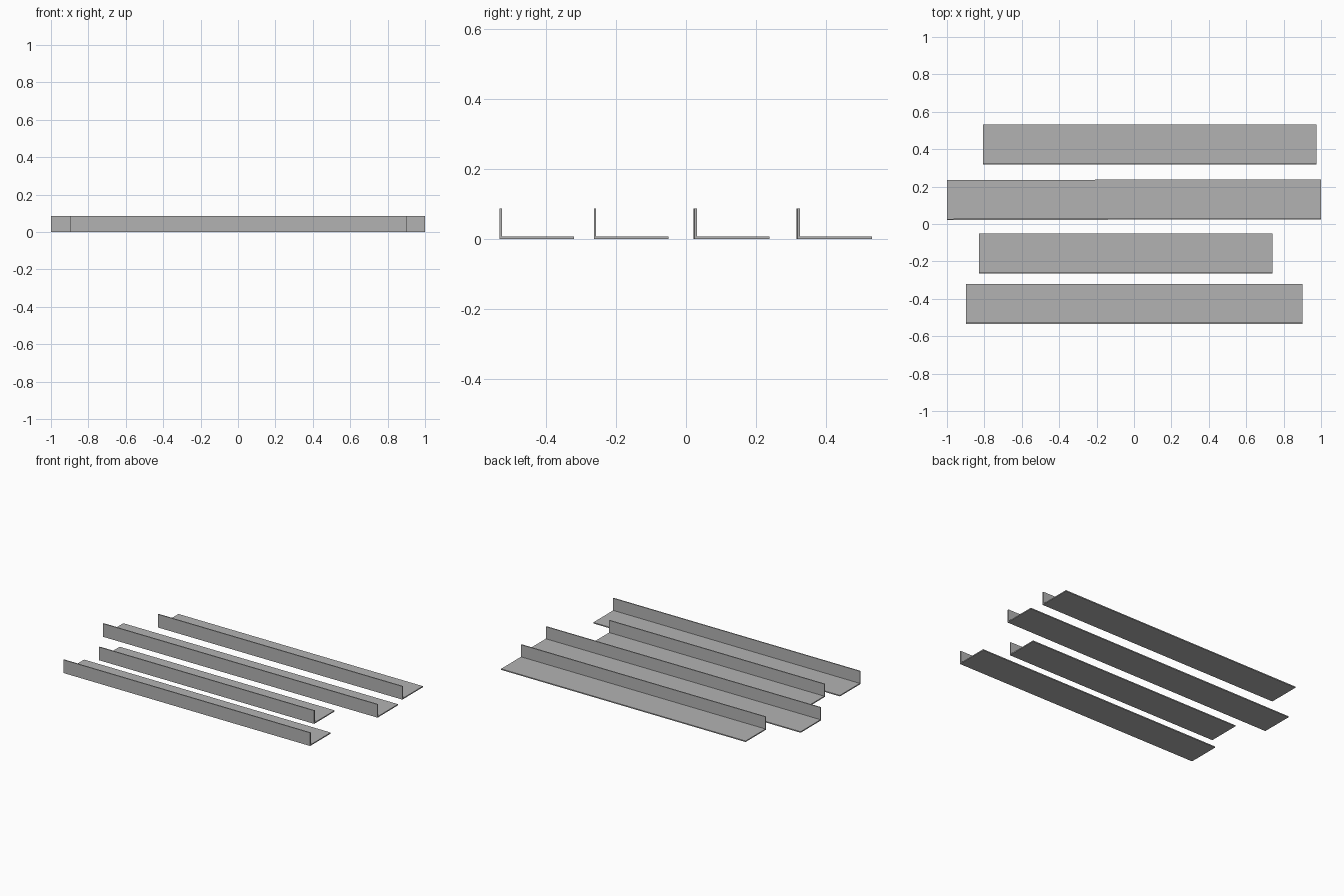
import bpy
import math

if "Cube" in bpy.data.objects:
    bpy.data.objects.remove(bpy.data.objects["Cube"])

# Shared steel colour
steel = bpy.data.materials.new("grey steel")
steel.diffuse_color = (0.45, 0.45, 0.45, 1)
steel.use_nodes = True
steel.node_tree.nodes["Principled BSDF"].inputs["Base Color"].default_value = steel.diffuse_color

WIDTH, HEIGHT, THICK = 0.214, 0.087, 0.007


def angle_bar(name, x0, x1, y0, skew=0.0):
    """L-shaped bar along x; skew is the y drift from end to end."""
    profile = [(0, 0), (WIDTH, 0), (WIDTH, THICK), (THICK, THICK),
               (THICK, HEIGHT), (0, HEIGHT)]
    n = len(profile)
    half = (x1 - x0) / 2
    verts = [(x, y, z) for x in (-half, half) for y, z in profile]
    faces = [(i, i + n, (i + 1) % n + n, (i + 1) % n) for i in range(n)]
    # End caps, each split into base and upright
    faces += [(0, 1, 2, 3), (0, 3, 4, 5)]
    faces += [(n + 3, n + 2, n + 1, n), (n + 5, n + 4, n + 3, n)]
    faces = [tuple(reversed(f)) for f in faces]
    mesh = bpy.data.meshes.new(name)
    mesh.from_pydata(verts, [], faces)
    mesh.materials.append(steel)
    bar = bpy.data.objects.new(name, mesh)
    bar.location = ((x0 + x1) / 2, y0 + skew / 2, 0)
    bar.rotation_euler.z = math.atan2(skew, x1 - x0)
    bpy.context.collection.objects.link(bar)


# Four loose bars, front to back
angle_bar("front_bar", -0.898, 0.9, -0.534)
angle_bar("short_bar", -0.828, 0.74, -0.264)
angle_bar("long_bar", -1.0, 1.0, 0.021, 0.004)
angle_bar("back_bar", -0.806, 0.975, 0.317, 0.002)
